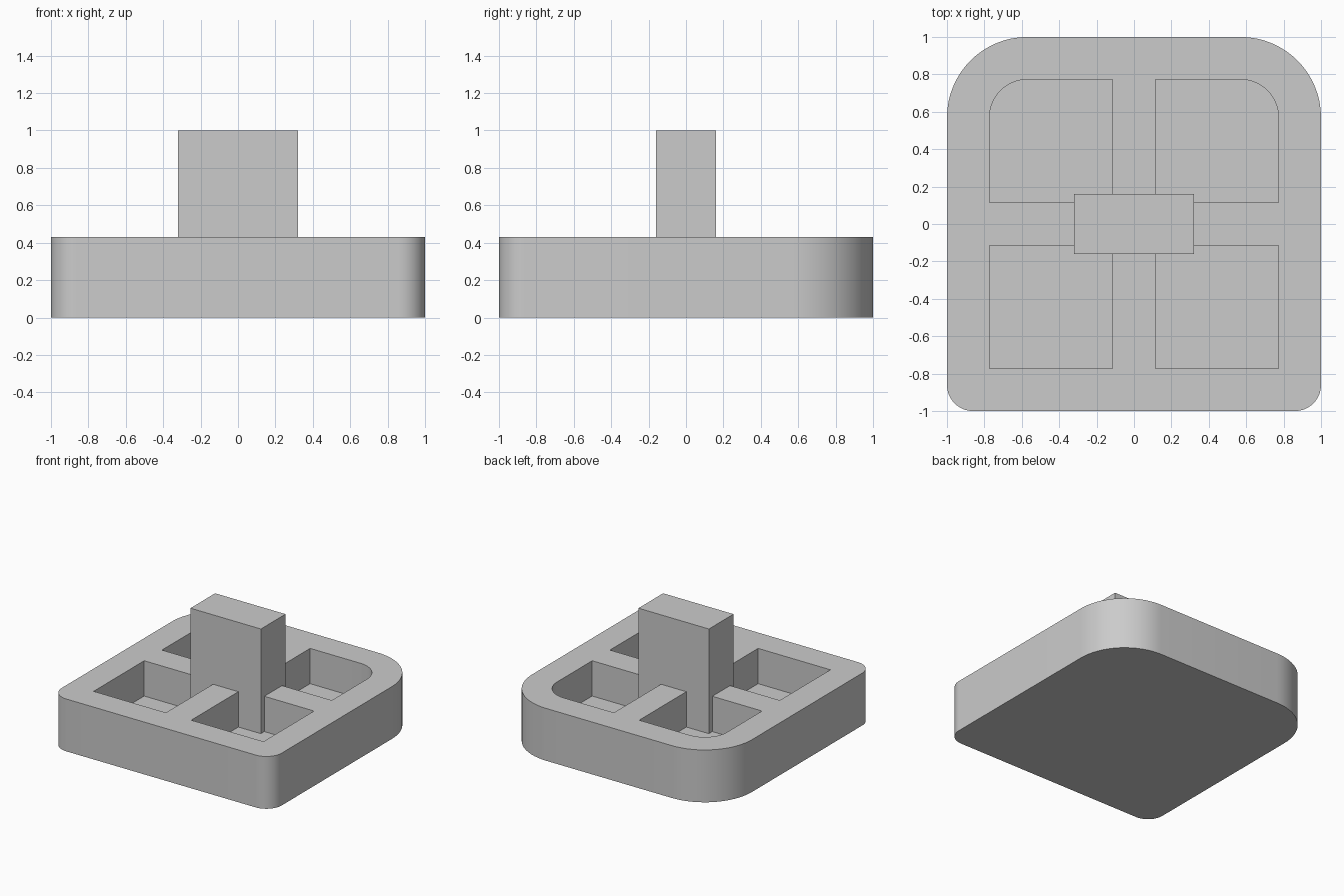
import bpy
import bmesh
from math import sin, cos, pi

cube = bpy.data.objects.get("Cube")
if cube:
    bpy.data.objects.remove(cube, do_unlink=True)

RIM_TOP, FLOOR, STEM_TOP = 0.43, 0.14, 1.0
POCKET_IN, POCKET_OUT = 0.115, 0.772

grey = bpy.data.materials.new("plain grey")
grey.use_nodes = True
grey.diffuse_color = (0.6, 0.6, 0.6, 1)
grey.node_tree.nodes["Principled BSDF"].inputs["Base Color"].default_value = (0.6, 0.6, 0.6, 1)


def rounded_outline(x0, x1, y0, y1, radii=(0, 0, 0, 0), steps=16):
    """Counter-clockwise rectangle; radii run from the (+x, +y) corner."""
    corners = [(x1, y1, -1, -1), (x0, y1, 1, -1), (x0, y0, 1, 1), (x1, y0, -1, 1)]
    points = []
    for i, ((x, y, sx, sy), r) in enumerate(zip(corners, radii)):
        if r == 0:
            points.append((x, y))
            continue
        for k in range(steps + 1):
            a = (i + k / steps) * pi / 2
            points.append((x + sx * r + r * cos(a), y + sy * r + r * sin(a)))
    return points


def add_walls(bm, outline, z0, z1):
    """Upright walls along an outline, closed at z0; returns the open edges at z1."""
    low = [bm.verts.new((x, y, z0)) for x, y in outline]
    high = [bm.verts.new((x, y, z1)) for x, y in outline]
    bm.faces.new(low)
    for i in range(len(outline)):
        j = (i + 1) % len(outline)
        bm.faces.new((low[i], low[j], high[j], high[i]))
    return [bm.edges.get((high[i - 1], high[i])) for i in range(len(high))]


def make_block(name, outline, z0, z1, pockets=()):
    """Block with optional pockets sunk from its top, smooth but for crisp edges."""
    bm = bmesh.new()
    rim = add_walls(bm, outline, z0, z1)
    for pocket in pockets:
        rim += add_walls(bm, pocket, FLOOR, z1)
    bmesh.ops.triangle_fill(bm, edges=rim, use_beauty=True, normal=(0, 0, 1))
    bmesh.ops.recalc_face_normals(bm, faces=bm.faces[:])
    for face in bm.faces:
        face.smooth = True
    for edge in bm.edges:
        edge.smooth = edge.calc_face_angle(pi) < pi / 6
    mesh = bpy.data.meshes.new(name)
    bm.to_mesh(mesh)
    bm.free()
    mesh.materials.append(grey)
    bpy.context.scene.collection.objects.link(bpy.data.objects.new(name, mesh))


# Four pockets, leaving a cross of ribs; the back outer corners are rounded
a, b = POCKET_IN, POCKET_OUT
pockets = [
    rounded_outline(a, b, a, b, (0.2, 0, 0, 0)),
    rounded_outline(-b, -a, a, b, (0, 0.2, 0, 0)),
    rounded_outline(-b, -a, -b, -a),
    rounded_outline(a, b, -b, -a),
]

# Base: broad round corners at the back, tight ones at the front
base_outline = rounded_outline(-1, 1, -1, 1, (0.43, 0.43, 0.14, 0.14))
make_block("base", base_outline, 0, RIM_TOP, pockets)

# Upright stem standing on the pocket floor, across the ribs
make_block("stem", rounded_outline(-0.32, 0.32, -0.16, 0.16), FLOOR, STEM_TOP)
